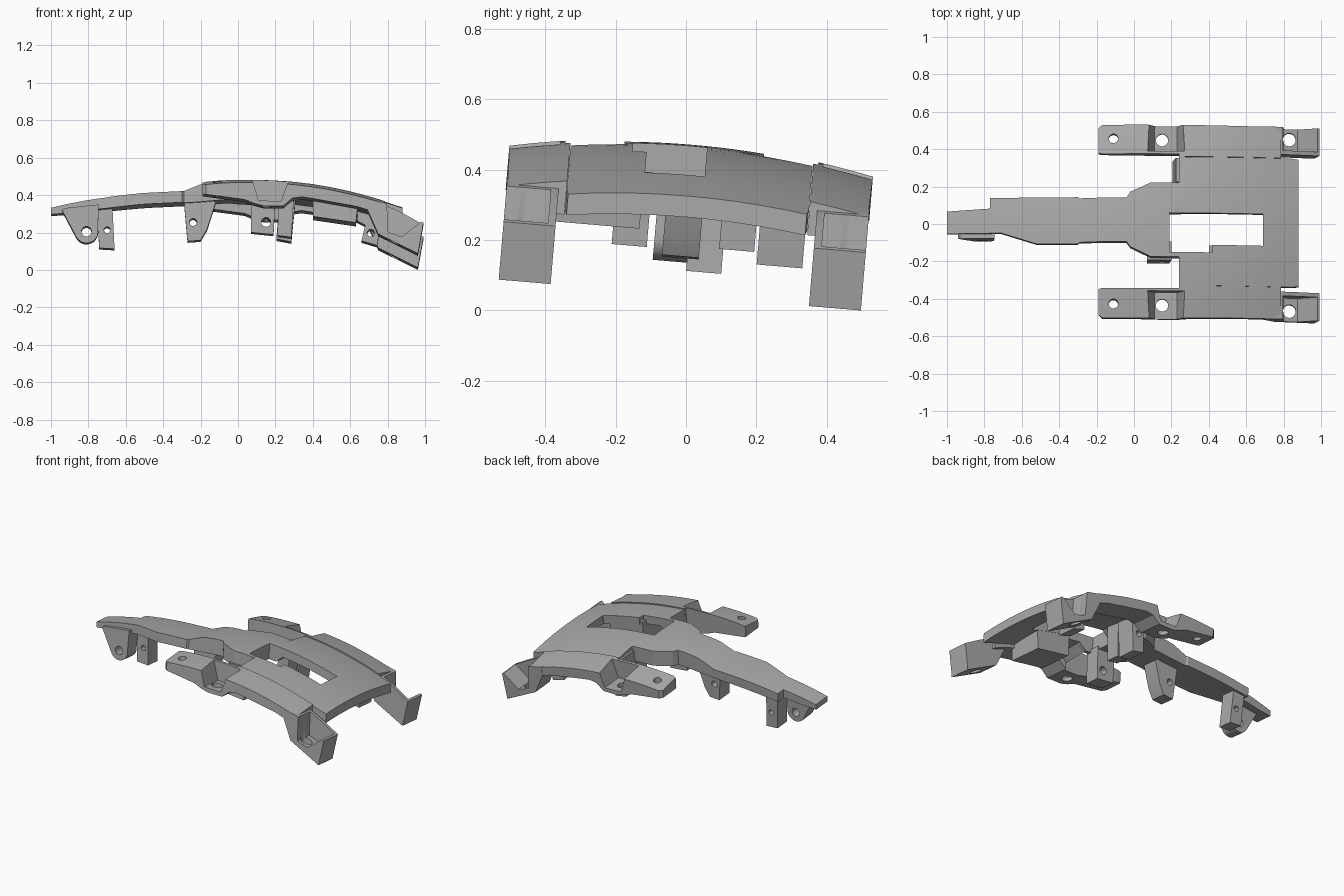
import bpy, bmesh, math
from mathutils import Matrix, Vector

if "Cube" in bpy.data.objects:
    bpy.data.objects.remove(bpy.data.objects["Cube"])

grey = bpy.data.materials.new("mid_grey")
grey.diffuse_color = (0.4, 0.4, 0.4, 1)
grey.use_nodes = True
grey.node_tree.nodes["Principled BSDF"].inputs["Base Color"].default_value = grey.diffuse_color
parts = []


def finish(name, bm, cutter=False):
    bmesh.ops.recalc_face_normals(bm, faces=bm.faces)
    me = bpy.data.meshes.new(name)
    bm.to_mesh(me)
    bm.free()
    ob = bpy.data.objects.new(name, me)
    bpy.context.collection.objects.link(ob)
    me.materials.append(grey)
    if cutter:
        ob.hide_render = True
    else:
        parts.append(ob)
    return ob


def lerp(table, x):
    for a, b in zip(table, table[1:]):
        if x <= b[0]:
            t = max(0, (x - a[0]) / (b[0] - a[0]))
            return a[1] + (b[1] - a[1]) * t
    return table[-1][1]


def slab(name, stations, top, bottom, cols=8):
    """Curved plate through (x, y0, y1) stations."""
    rows = []
    for a, b in zip(stations, stations[1:]):
        n = max(1, round((b[0] - a[0]) / 0.05))
        rows += [Vector(a).lerp(Vector(b), i / n) for i in range(n)]
    rows.append(Vector(stations[-1]))
    bm = bmesh.new()
    rings = []
    for x, y0, y1 in rows:
        ys = [y0 + (y1 - y0) * j / cols for j in range(cols + 1)]
        pts = [(x, y, top(x, y)) for y in ys] + [(x, y, bottom(x, y)) for y in reversed(ys)]
        rings.append([bm.verts.new(p) for p in pts])
    m = 2 * cols + 2
    for r, s in zip(rings, rings[1:]):
        for j in range(m):
            k = (j + 1) % m
            bm.faces.new((r[j], r[k], s[k], s[j]))
    for r in (rings[0], rings[-1]):
        for j in range(cols):
            bm.faces.new((r[j], r[j + 1], r[m - 2 - j], r[m - 1 - j]))
    return finish(name, bm)


def prism(name, pts, lo, hi, upright=False, cutter=False):
    """Profile in x-z pushed along y, or in x-y pushed along z."""
    bm = bmesh.new()
    place = (lambda p, d: (p[0], p[1], d)) if upright else (lambda p, d: (p[0], d, p[1]))
    a = [bm.verts.new(place(p, lo)) for p in pts]
    b = [bm.verts.new(place(p, hi)) for p in pts]
    bm.faces.new(a)
    bm.faces.new(b)
    for i in range(len(pts)):
        j = (i + 1) % len(pts)
        bm.faces.new((a[i], a[j], b[j], b[i]))
    return finish(name, bm, cutter)


def circle(x, y, r, n=20):
    return [(x + r * math.cos(2 * math.pi * i / n), y + r * math.sin(2 * math.pi * i / n)) for i in range(n)]


def cut(ob, pts, lo, hi, upright=False):
    c = prism("cutter", pts, lo, hi, upright, True)
    mod = ob.modifiers.new("cut", "BOOLEAN")
    mod.operation, mod.solver, mod.object = "DIFFERENCE", "EXACT", c
    bpy.context.view_layer.objects.active = ob
    bpy.ops.object.modifier_apply(modifier=mod.name)
    bpy.data.objects.remove(c)


# Lengthwise arch and slight crosswise dome
ARCH = [(-1, .335), (-.9, .358), (-.8, .377), (-.65, .398), (-.5, .412), (-.29, .422), (-.18, .466),
        (-.1, .474), (0, .478), (.1, .478), (.2, .474), (.3, .466), (.4, .454), (.5, .437),
        (.6, .415), (.7, .389), (.8, .358), (.88, .332)]
THICK = [(-1, .035), (-.9, .05), (-.66, .06), (-.3, .06), (-.18, .1), (.2, .1), (.241, .1),
         (.26, .055), (.88, .06)]


def top(x, y):
    return lerp(ARCH, x) - .2 * y * y


# Central deck with long tongue and window
deck = slab("deck_and_tongue", [
    (-1, -.06, .06), (-.771, -.06, .072), (-.77, -.06, .128), (-.71, -.06, .128), (-.52, -.12, .13),
    (-.3, -.12, .13), (-.29, -.112, .124), (-.04, -.112, .124), (-.02, -.14, .155),
    (.09, -.193, .205), (.24, -.193, .205), (.241, -.345, .345), (.84, -.345, .345), (.88, -.34, .34)],
    top, lambda x, y: top(x, y) - lerp(THICK, x), 10)
cut(deck, [(.19, -.168), (.42, -.168), (.42, -.128), (.69, -.128), (.69, .042), (.19, .042)], 0, 1, True)

# Side rails and end legs, mirrored
UNDER = [(-.19, .37), (.07, .335), (.1, .305), (.26, .305), (.3, .36), (.4, .345), (.65, .3), (.785, .25)]
for s, side in ((-1, "front"), (1, "back")):
    st = [(-.19, .365, .5), (-.17, .36, .518), (.24, .36, .518), (.241, .346, .518), (.785, .346, .514)]
    rail = slab(side + "_side_rail", [(x, s * a, s * b) for x, a, b in st],
                lambda x, y: top(x, y) + .007, lambda x, y: lerp(UNDER, x), 4)
    cut(rail, [(.06, .5), (.11, .335), (.23, .33), (.29, .5)], s * .375, s * .6)
    cut(rail, circle(.15, s * .443, .033), 0, 1, True)
    cut(rail, circle(-.11, s * .443, .025), 0, 1, True)
    leg = prism(side + "_end_leg", [(.7, .34), (.785, .322), (.88, .278), (.992, .215), (.962, .05),
                                    (.75, .155), (.69, .29)], s * .368, s * .516)
    cut(leg, [(.79, .5), (.802, .165), (.875, .14), (.98, .222), (1.05, .5)], s * .39, s * .6)
    cut(leg, circle(.83, s * .46, .035), -.2, 1, True)

# Mounting lugs and blocks under the deck: profile, y range, cross hole
arc = [(-.81 + .062 * math.cos(math.radians(a)), .205 + .062 * math.sin(math.radians(a)))
       for a in range(210, 371, 16)]
LUGS = [
    ("tail_round_lug", [(-.94, .318)] + arc + [(-.745, .35), (-.93, .33)], -.085, .012, (-.81, .205, .027)),
    ("tail_pillar", [(-.755, .35), (-.742, .125), (-.66, .12), (-.672, .36)], .012, .112, (-.7, .222, .017)),
    ("neck_lug", [(-.29, .38), (-.27, .155), (-.2, .16), (-.165, .22), (-.12, .36), (-.15, .39)],
     -.06, .045, (-.24, .257, .02)),
    ("middle_block", [(.07, .39), (.07, .19), (.19, .178), (.2, .39)], -.205, -.105, (.15, .245, .025)),
    ("middle_pillar", [(.225, .44), (.205, .19), (.285, .175), (.31, .43)], .21, .34, (.25, .3, .02)),
    ("middle_short_pillar", [(.22, .42), (.21, .2), (.285, .19), (.3, .42)], .1, .2, None),
    ("underside_box", [(.4, .42), (.4, .262), (.63, .228), (.645, .36)], -.37, -.13, None),
    ("end_pillar", [(.64, .37), (.64, .285), (.68, .265), (.66, .18), (.745, .155), (.77, .34)],
     .21, .34, (.71, .222, .02)),
]
for name, pts, lo, hi, hole in LUGS:
    lug = prism(name, pts, lo, hi)
    if hole:
        cut(lug, circle(*hole), -1, 1)

# Lean the whole assembly slightly and set it on the ground
lean = Matrix.Rotation(-.085, 4, "X") @ Matrix.Translation((0, -.022, 0))
for ob in parts:
    ob.data.transform(lean)
low = min(v.co.z for ob in parts for v in ob.data.vertices)
bpy.ops.object.select_all(action="DESELECT")
for ob in parts:
    ob.data.transform(Matrix.Translation((0, 0, -low)))
    ob.select_set(True)
bpy.context.view_layer.objects.active = deck
bpy.ops.object.shade_smooth_by_angle(angle=math.radians(20))
